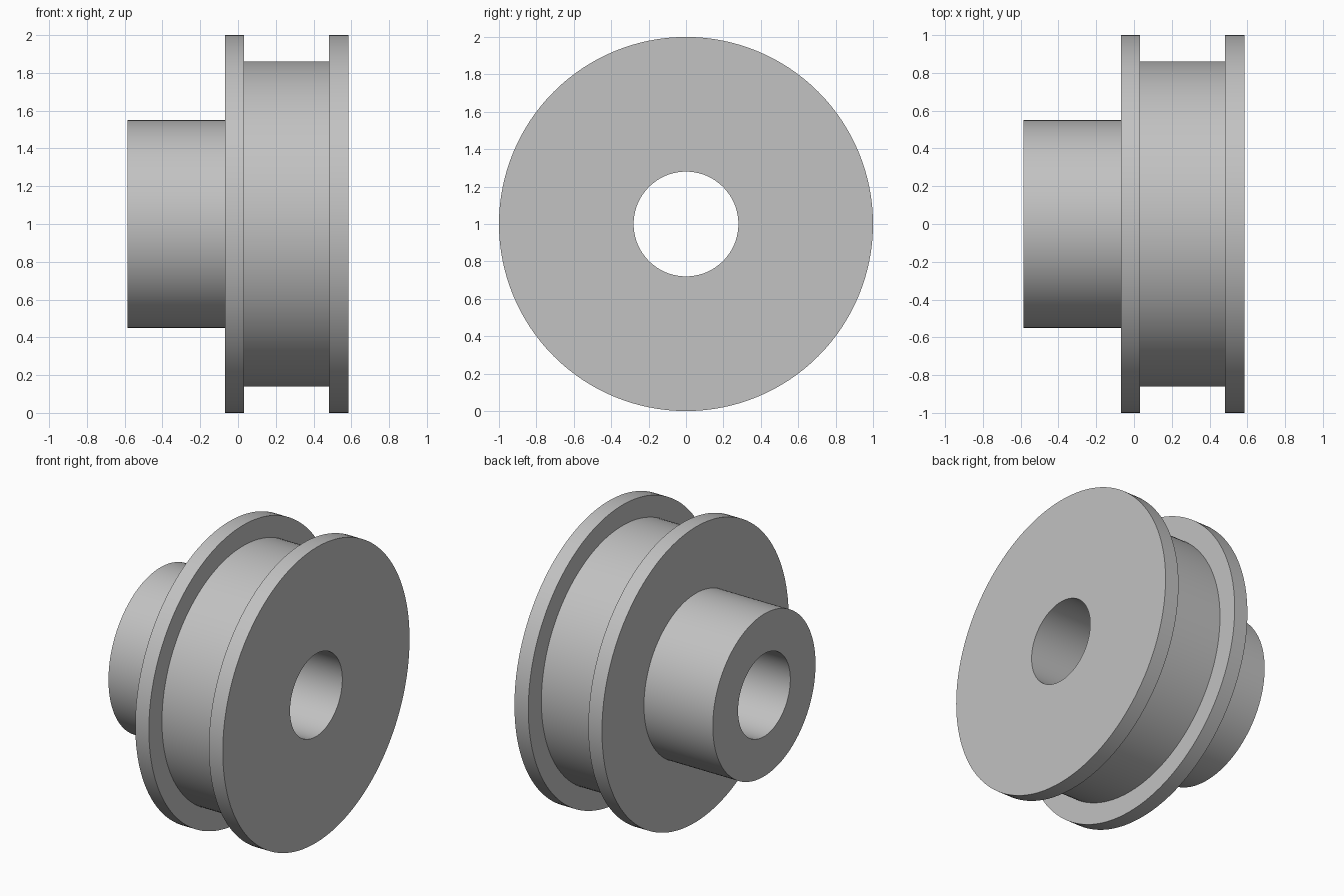
import bpy
import bmesh
from math import cos, sin, tau, radians

cube = bpy.data.objects.get("Cube")
if cube:
    bpy.data.objects.remove(cube, do_unlink=True)

SEGMENTS = 128
AXIS_HEIGHT = 1.0
BORE, HUB, GROOVE, RIM = 0.28, 0.55, 0.86, 1.0

metal = bpy.data.materials.new("plain_grey")
metal.use_nodes = True
grey = (0.54, 0.54, 0.54, 1)
metal.diffuse_color = grey
metal.node_tree.nodes["Principled BSDF"].inputs["Base Color"].default_value = grey


def revolve_x(name, profile):
    """Turn a closed (x, radius) profile around the horizontal axle line."""
    bm = bmesh.new()
    rings = []
    for i in range(SEGMENTS):
        a = tau * i / SEGMENTS
        rings.append([bm.verts.new((x, r * cos(a), AXIS_HEIGHT + r * sin(a)))
                      for x, r in profile])
    n = len(profile)
    for i in range(SEGMENTS):
        here, after = rings[i], rings[(i + 1) % SEGMENTS]
        for j in range(n):
            k = (j + 1) % n
            bm.faces.new((here[j], here[k], after[k], after[j]))
    bmesh.ops.recalc_face_normals(bm, faces=bm.faces)
    mesh = bpy.data.meshes.new(name)
    bm.to_mesh(mesh)
    bm.free()
    mesh.materials.append(metal)
    obj = bpy.data.objects.new(name, mesh)
    bpy.context.collection.objects.link(obj)
    bpy.ops.object.select_all(action="DESELECT")
    obj.select_set(True)
    bpy.context.view_layer.objects.active = obj
    bpy.ops.object.shade_smooth_by_angle(angle=radians(30))
    return obj


# Hub, inner flange, groove, outer flange and through bore in one turned body
revolve_x("flanged_pulley", [
    (-0.586, BORE), (-0.586, HUB),
    (-0.07, HUB), (-0.07, RIM),
    (0.032, RIM), (0.032, GROOVE),
    (0.482, GROOVE), (0.482, RIM),
    (0.586, RIM), (0.586, BORE),
])
